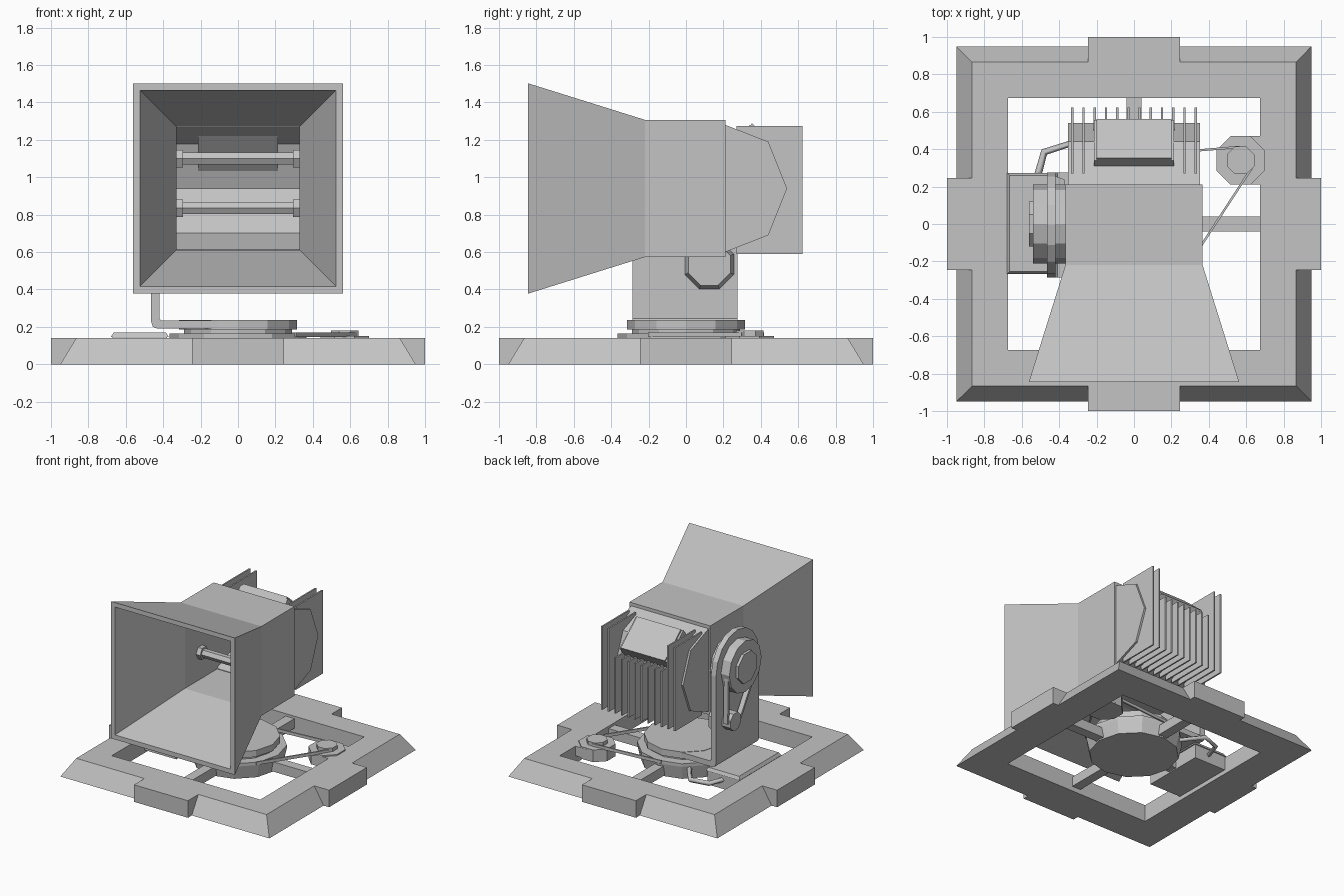
import bpy
import bmesh
from math import acos, atan2, cos, hypot, pi, sin

cube = bpy.data.objects.get("Cube")
if cube:
    bpy.data.objects.remove(cube)

grey = bpy.data.materials.new("plain grey")
grey.use_nodes = True
grey.diffuse_color = (0.55, 0.55, 0.55, 1)
grey.node_tree.nodes["Principled BSDF"].inputs["Base Color"].default_value = grey.diffuse_color


def finish(name, bm):
    bmesh.ops.recalc_face_normals(bm, faces=bm.faces)
    mesh = bpy.data.meshes.new(name)
    bm.to_mesh(mesh)
    bm.free()
    mesh.materials.append(grey)
    obj = bpy.data.objects.new(name, mesh)
    bpy.context.collection.objects.link(obj)
    return obj


def place(axis, u, v, w):
    """Plane coordinates u, v and distance w along the axis."""
    return {"x": (w, u, v), "y": (u, w, v), "z": (u, v, w)}[axis]


def prism(name, axis, points, start, end, end_points=None):
    bm = bmesh.new()
    a = [bm.verts.new(place(axis, u, v, start)) for u, v in points]
    b = [bm.verts.new(place(axis, u, v, end)) for u, v in end_points or points]
    n = len(a)
    for i in range(n):
        j = (i + 1) % n
        bm.faces.new((a[i], a[j], b[j], b[i]))
    bm.faces.new(a[::-1])
    bm.faces.new(b)
    return finish(name, bm)


def box(name, x0, x1, y0, y1, z0, z1):
    return prism(name, "z", [(x0, y0), (x1, y0), (x1, y1), (x0, y1)], z0, z1)


def ngon(centre, r, n, turn=0.0):
    return [(centre[0] + r * cos(2 * pi * i / n + turn),
             centre[1] + r * sin(2 * pi * i / n + turn)) for i in range(n)]


def square_shell(name, axis, profile, centre):
    """Sweep a closed (half width, depth) profile round a square."""
    bm = bmesh.new()
    rings = [[bm.verts.new(place(axis, su * h, centre + sv * h, d))
              for su, sv in ((-1, -1), (1, -1), (1, 1), (-1, 1))] for h, d in profile]
    for k, ring in enumerate(rings):
        other = rings[(k + 1) % len(rings)]
        for i in range(4):
            j = (i + 1) % 4
            bm.faces.new((ring[i], ring[j], other[j], other[i]))
    return finish(name, bm)


def belt(name, axis, c1, r1, c2, r2, start, end, thick=0.012):
    """Two straight runs tangent to both wheels."""
    dx, dy = c2[0] - c1[0], c2[1] - c1[1]
    base, spread = atan2(dy, dx), acos((r1 - r2) / hypot(dx, dy))
    for side, s in (("upper", 1), ("lower", -1)):
        c, n = cos(base + s * spread), sin(base + s * spread)
        pts = [(p[0] + r * c, p[1] + r * n) for p, r in
               ((c1, r1), (c2, r2), (c2, r2 - thick), (c1, r1 - thick))]
        prism(f"{name}_{side}", axis, pts, start, end)


# Base frame, edge blocks and crossbars
square_shell("base_frame", "z", [(.95, 0), (.865, .14), (.675, .14), (.675, 0)], 0)
for s, side in ((1, "left"), (-1, "right")):
    box(f"{side}_block", *sorted((s * .86, s)), -.245, .245, 0, .14)
    box(f"{side}_crossbar", *sorted((s * .25, s * .69)), -.04, .04, .04, .12)
for s, side in ((1, "back"), (-1, "front")):
    box(f"{side}_block", -.245, .245, *sorted((s * .86, s)), 0, .14)
    box(f"{side}_crossbar", -.04, .04, *sorted((s * .25, s * .69)), .04, .12)

# Turntable
origin = (0, 0)
prism("turntable_base", "z", ngon(origin, .34, 12), .03, .14, ngon(origin, .365, 12))
prism("turntable_rim", "z", ngon(origin, .365, 12), .14, .165)
prism("turntable_neck", "z", ngon(origin, .29, 12), .165, .185)
prism("turntable_top", "z", ngon(origin, .315, 12), .185, .238)

# Drive pulley and its belt to the turntable
pulley = (.57, .34)
prism("pulley_body", "z", ngon(pulley, .14, 8, pi / 8), .05, .15)
prism("pulley_cap", "z", ngon(pulley, .08, 8, pi / 8), .15, .18)
box("pulley_mount", .57, .68, .21, .47, .06, .14)
belt("turntable_belt", "z", pulley, .078, origin, .37, .145, .17)

# Control box with chamfered lid
box("control_box", -.67, -.38, -.26, .265, .03, .145)
prism("control_box_lid", "z", [(-.68, -.268), (-.37, -.268), (-.37, .273), (-.68, .273)],
      .145, .17, [(-.665, -.255), (-.385, -.255), (-.385, .26), (-.665, .26)])

# Cable from the control box to the turntable
curve = bpy.data.curves.new("cable", "CURVE")
curve.dimensions = "3D"
curve.bevel_depth, curve.bevel_resolution = .02, 0
curve.use_fill_caps = True
spline = curve.splines.new("POLY")
path = [(-.52, .24, .1), (-.48, .385, .11), (-.34, .43, .12), (-.22, .27, .12)]
spline.points.add(len(path) - 1)
for point, co in zip(spline.points, path):
    point.co = (*co, 1)
curve.materials.append(grey)
bpy.context.collection.objects.link(bpy.data.objects.new("cable", curve))

# Bent support arm with a rounded head
MID = .94
prism("support_arm", "y", [(-.1, .19), (-.43, .19), (-.455, .2), (-.465, .23), (-.465, MID),
                           (-.42, MID), (-.42, .245), (-.41, .235), (-.1, .235)], -.285, .275)
head = [(-.005 + .28 * cos(pi * i / 8), MID + .28 * sin(pi * i / 8)) for i in range(9)]
prism("support_arm_head", "x", head, -.465, -.42)

# Tilt wheel, motor and tilt belt
pivot, motor = (0, MID), (.125, .535)
prism("tilt_wheel", "x", ngon(pivot, .21, 12), -.54, -.36)
prism("tilt_wheel_hub", "x", ngon(pivot, .13, 8, pi / 8), -.562, -.54)
prism("motor_gear", "x", ngon(motor, .075, 8, pi / 8), -.54, -.46)
prism("motor_housing", "x", ngon(motor, .142, 8, pi / 8), -.42, -.372,
      ngon(motor, .122, 8, pi / 8))
belt("tilt_belt", "x", motor, .085, pivot, .2, -.525, -.485, .02)

# Lamp hood: flared front and square throat
square_shell("lamp_hood", "y", [(.5625, -.845), (.367, -.22), (.367, .21), (.33, .21),
                                (.33, -.22), (.525, -.845)], MID)

# Faceted reflector trough closed by end plates
outer = [(.2, .6), (.21, .6), (.44, .69), (.54, MID), (.44, 1.19), (.21, 1.28), (.2, 1.28)]
inner = [(.2, 1.265), (.43, 1.178), (.525, MID), (.43, .702), (.2, .615)]
prism("reflector", "x", outer + inner, -.345, .345)
for s, side in ((1, "left"), (-1, "right")):
    prism(f"reflector_{side}_end", "x", outer, s * .335, s * .352)

# Lamp tubes with end sockets
for z, level in ((1.1, "upper"), (.835, "lower")):
    prism(f"{level}_lamp_tube", "x", ngon((-.02, z), .036, 6), -.33, .33)
    for s, side in ((1, "left"), (-1, "right")):
        prism(f"{level}_lamp_{side}_socket", "x", ngon((-.02, z), .054, 6), s * .293, s * .335)

# Cooling fins, the middle ones cut short below the terminal box
full = [(.27, .59), (.622, .59), (.622, 1.275), (.27, 1.275), (.27, 1.25),
        (.44, 1.18), (.53, MID), (.44, .7), (.27, .63)]
short = [(.27, .59), (.622, .59), (.622, 1.05), (.5, 1.05), (.53, MID), (.44, .7), (.27, .63)]
for i in range(12):
    x = -.33 + .06 * i
    prism(f"cooling_fin_{i + 1}", "x", full if abs(x) > .22 else short, x - .006, x + .006)

# Tilted terminal box with a raised lid
prism("terminal_box", "x", [(.305, 1.235), (.34, 1.28), (.555, 1.1), (.5, 1.02)], -.215, .215)
prism("terminal_box_lid", "x", [(.34, 1.27), (.352, 1.288), (.562, 1.11), (.547, 1.092)],
      -.2, .2)
